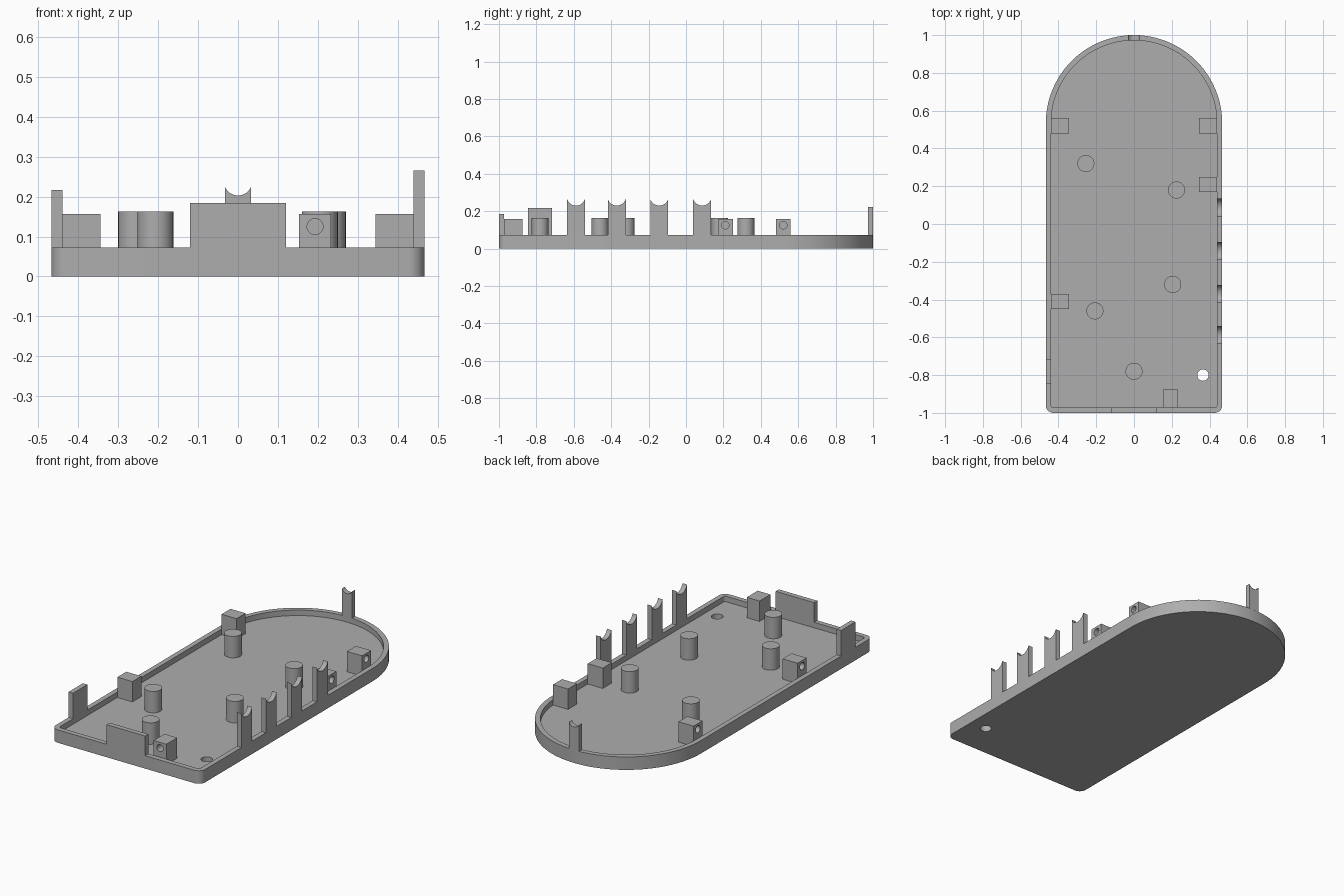
import bpy
import bmesh
import math
from mathutils import Vector

default = bpy.data.objects.get("Cube")
if default:
    bpy.data.objects.remove(default, do_unlink=True)

grey = bpy.data.materials.new("plain grey")
grey.use_nodes = True
colour = (0.42, 0.42, 0.42, 1)
grey.diffuse_color = colour
grey.node_tree.nodes["Principled BSDF"].inputs["Base Color"].default_value = colour

HALF, WALL, FLOOR, RIM = 0.467, 0.028, 0.042, 0.073
INNER = HALF - WALL
ARC_Y = 1 - HALF


def prism(name, points, axis, low, high):
    """Extrude a 2D profile along x, y or z."""
    place = {"x": lambda a, b, d: (d, a, b),
             "y": lambda a, b, d: (a, d, b),
             "z": lambda a, b, d: (a, b, d)}[axis]
    bm = bmesh.new()
    face = bm.faces.new([bm.verts.new(place(a, b, low)) for a, b in points])
    side = bmesh.ops.extrude_face_region(bm, geom=[face])
    moved = [g for g in side["geom"] if isinstance(g, bmesh.types.BMVert)]
    bmesh.ops.translate(bm, verts=moved, vec=Vector(place(0, 0, high - low)))
    bmesh.ops.recalc_face_normals(bm, faces=bm.faces)
    mesh = bpy.data.meshes.new(name)
    bm.to_mesh(mesh)
    bm.free()
    mesh.materials.append(grey)
    obj = bpy.data.objects.new(name, mesh)
    bpy.context.collection.objects.link(obj)
    return obj


def arc(cx, cy, r, start, end, steps):
    angles = [math.radians(start + (end - start) * i / steps) for i in range(steps + 1)]
    return [(cx + r * math.cos(t), cy + r * math.sin(t)) for t in angles]


def circle(cx, cy, r, steps=32):
    return arc(cx, cy, r, 0, 360, steps)[:-1]


def rect(a0, a1, b0, b1):
    return [(a0, b0), (a1, b0), (a1, b1), (a0, b1)]


def outline(half, front, corner):
    """Straight sides, round back, small front corners."""
    c, y = half - corner, front + corner
    return (arc(0, ARC_Y, half, 0, 180, 64)
            + arc(-c, y, corner, 180, 270, 8) + arc(c, y, corner, 270, 360, 8))


def activate(obj):
    bpy.ops.object.select_all(action="DESELECT")
    obj.select_set(True)
    bpy.context.view_layer.objects.active = obj


def cut(obj, cutter):
    mod = obj.modifiers.new("cut", "BOOLEAN")
    mod.operation, mod.solver, mod.object = "DIFFERENCE", "EXACT", cutter
    activate(obj)
    bpy.ops.object.modifier_apply(modifier=mod.name)
    bpy.data.objects.remove(cutter, do_unlink=True)


def smooth(obj):
    activate(obj)
    bpy.ops.object.shade_smooth_by_angle(angle=math.radians(30))


# Tray with a shallow pocket and one hole through the floor
tray = prism("tray", outline(HALF, -1, 0.04), "z", 0, RIM)
cut(tray, prism("pocket_cutter", outline(INNER, WALL - 1, 0.012), "z", FLOOR, 0.2))
cut(tray, prism("floor_hole_cutter", circle(0.365, -0.8, 0.03), "z", -0.1, 0.2))
smooth(tray)

# Round standoffs
for x, y in [(-0.255, 0.32), (0.225, 0.18), (0.205, -0.32), (-0.207, -0.46), (0, -0.78)]:
    smooth(prism("standoff", circle(x, y, 0.045), "z", FLOOR, 0.163))

# Screw blocks along the sides, with holes facing outward
BLOCK_TOP, HOLE_Z, HOLE_R, DEPTH = 0.157, 0.125, 0.02, 0.06
for side, y in [(1, 0.52), (1, 0.21), (-1, 0.52), (-1, -0.41)]:
    x0, x1 = sorted((side * 0.345, side * INNER))
    block = prism("screw_block", rect(x0, x1, y - 0.04, y + 0.04), "z", FLOOR, BLOCK_TOP)
    d0, d1 = sorted((side * (INNER - DEPTH), side * 0.6))
    cut(block, prism("screw_hole_cutter", circle(y, HOLE_Z, HOLE_R), "x", d0, d1))
    smooth(block)

# Front screw block
block = prism("front_screw_block", rect(0.153, 0.233, WALL - 1, -0.875), "z", FLOOR, BLOCK_TOP)
cut(block, prism("screw_hole_cutter", circle(0.193, HOLE_Z, HOLE_R), "y", -1.2, WALL - 1 + DEPTH))
smooth(block)


def cradle(centre, half, top, dip):
    """Upright post profile with a concave top."""
    r = (half * half + dip * dip) / (2 * dip)
    spread = math.degrees(math.asin(half / r))
    notch = arc(centre, top - dip + r, r, 270 + spread, 270 - spread, 20)
    return [(centre - half, RIM), (centre + half, RIM)] + notch


# Cradle posts on the left wall and at the back
for y in (-0.588, -0.37, -0.143, 0.086):
    smooth(prism("left_cradle_post", cradle(y, 0.048, 0.265, 0.035), "x", INNER, HALF))
smooth(prism("back_cradle_post", cradle(0, 0.032, 0.223, 0.02), "y", 1 - WALL, 1))

# Flat tabs on the front and right walls
prism("front_tab", rect(-0.12, 0.12, RIM, 0.184), "y", -1, WALL - 1)
prism("right_tab", rect(-0.845, -0.717, RIM, 0.217), "x", -HALF, -INNER)
